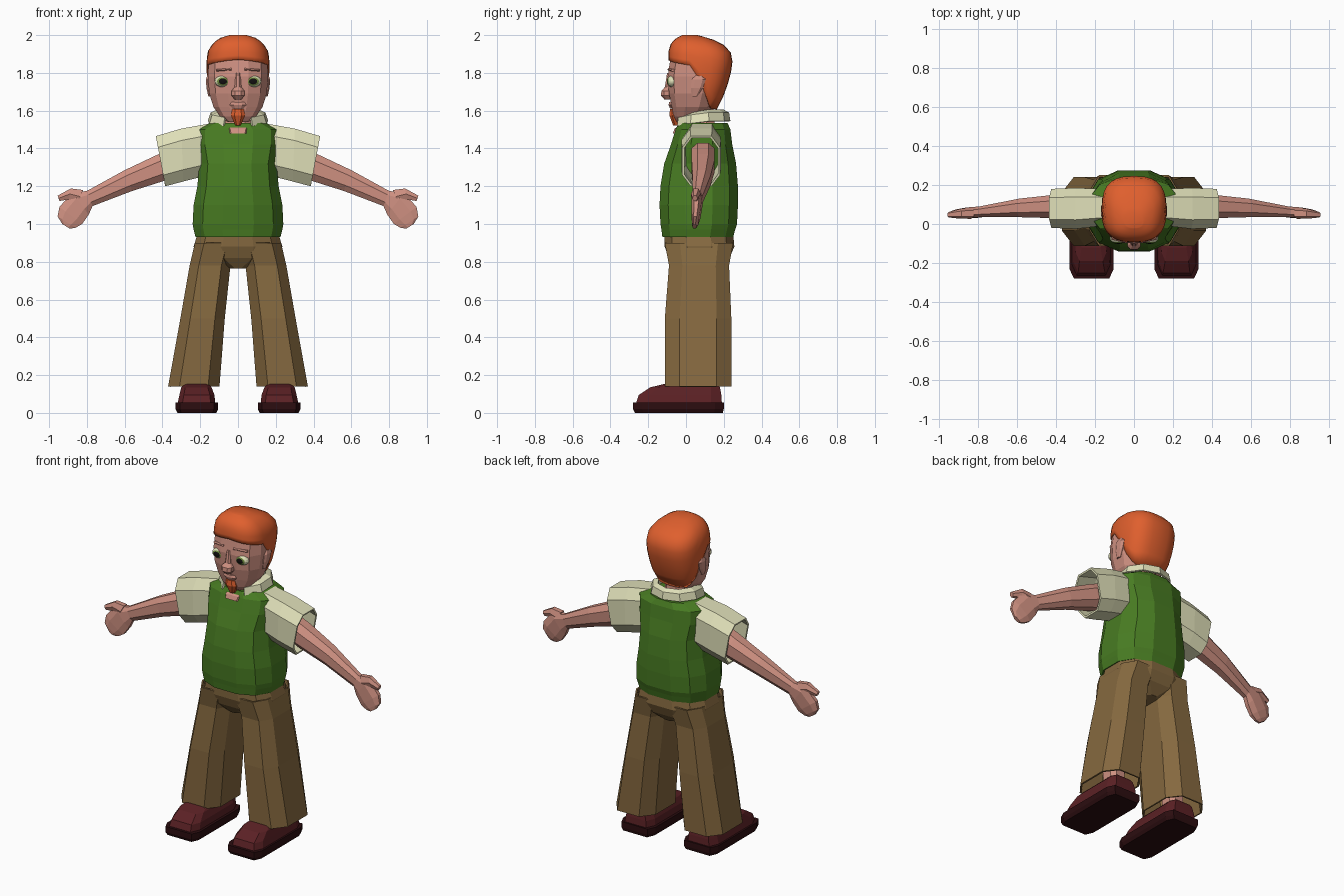
import bpy, bmesh, math
from mathutils import Matrix, Vector

if "Cube" in bpy.data.objects:
    bpy.data.objects.remove(bpy.data.objects["Cube"])


def material(name, *rgb):
    m = bpy.data.materials.new(name)
    m.use_nodes = True
    m.diffuse_color = (*rgb, 1)
    m.node_tree.nodes["Principled BSDF"].inputs["Base Color"].default_value = (*rgb, 1)
    return m


SKIN = material("skin", .62, .28, .22)
ORANGE = material("orange hair", .74, .115, .027)
GREEN = material("vest green", .065, .2, .016)
CREAM = material("shirt cream", .74, .74, .48)
BROWN = material("trouser brown", .235, .14, .05)
MAROON = material("shoe maroon", .105, .015, .018)
SOLE = material("dark sole", .025, .004, .005)
IRIS = material("eye green", .16, .26, .05)
BLACK = material("pupil black", .006, .005, .005)


def finish(name, bm, mats, mirror=False, thick=0):
    bmesh.ops.recalc_face_normals(bm, faces=bm.faces)
    mesh = bpy.data.meshes.new(name)
    bm.to_mesh(mesh)
    bm.free()
    for m in mats:
        mesh.materials.append(m)
    ob = bpy.data.objects.new(name, mesh)
    bpy.context.collection.objects.link(ob)
    if mirror:
        ob.modifiers.new("mirror", "MIRROR").use_mirror_merge = False
    if thick:
        s = ob.modifiers.new("thickness", "SOLIDIFY")
        s.thickness, s.offset = thick, -1
    return ob


def ring(a, b, y0, y1, n=8, p=3):
    """Rounded section spanning the x-z points a and b, and y0 to y1."""
    top = math.cos(math.pi / n) ** (2 / p)
    a, b = Vector((a[0], 0, a[1])), Vector((b[0], 0, b[1]))
    pts = []
    for i in range(n):
        t = (i + .5) * 2 * math.pi / n
        c, s = (math.copysign(abs(f(t)) ** (2 / p), f(t)) / top for f in (math.cos, math.sin))
        pts.append((a + b) / 2 + (a - b) / 2 * c + Vector((0, (y0 + y1) / 2 + (y1 - y0) / 2 * s, 0)))
    return pts


def bridge(bm, rows, closed=True):
    rows = [[bm.verts.new(q) for q in r] for r in rows]
    n = len(rows[0])
    for r, s in zip(rows, rows[1:]):
        for i in range(n if closed else n - 1):
            j = (i + 1) % n
            bm.faces.new((r[i], r[j], s[j], s[i]))
    return rows


def loft(name, rings, mat, mirror=False, caps=True, thick=0):
    bm = bmesh.new()
    rows = bridge(bm, rings)
    if caps:
        bm.faces.new(rows[0])
        bm.faces.new(rows[-1])
    return finish(name, bm, [mat], mirror, thick)


def stack(name, levels, mat, n=8, p=3, **kw):
    """Level sections given as z, x0, x1, y0, y1."""
    return loft(name, [ring((x1, z), (x0, z), y0, y1, n, p) for z, x0, x1, y0, y1 in levels], mat, **kw)


def body(name, levels, mat, n=12, p=2.5):
    """Centred level sections given as z, half width, front, back."""
    return stack(name, [(z, -r, r, f, b) for z, r, f, b in levels], mat, n, p)


def limb(name, sections, mat, n=8, p=2.4, **kw):
    return loft(name, [ring(*s, n, p) for s in sections], mat, mirror=True, **kw)


# Torso
body("vest", [(.93, .225, -.125, .25), (.97, .235, -.13, .26), (1.0, .24, -.135, .27),
              (1.1, .235, -.14, .275), (1.2, .215, -.135, .275), (1.32, .205, -.115, .265),
              (1.42, .225, -.08, .245), (1.5, .225, -.055, .235), (1.535, .15, -.04, .22)], GREEN)
body("neck", [(1.48, .075, -.07, .13), (1.505, .085, -.06, .16), (1.54, .07, -.01, .15),
              (1.66, .065, .03, .14)], SKIN, 8)

# Trousers, open at the hems, with ankles inside
body("trouser_hips", [(.945, .215, -.115, .25), (.88, .235, -.113, .256), (.82, .22, -.09, .23),
                      (.765, .05, -.05, .18)], BROWN)
stack("trouser_legs", [(.9, .01, .228, -.112, .25), (.78, .04, .256, -.09, .228), (.5, .07, .305, -.112, .24),
                       (.14, .098, .37, -.112, .24)], BROWN, mirror=True, caps=False, thick=.01)
stack("ankles", [(.5, .15, .27, 0, .14), (.1, .17, .27, .03, .14)], SKIN, mirror=True)

# Shoes
stack("shoe_soles", [(0, .115, .32, -.27, .195), (.02, .105, .33, -.28, .2), (.055, .105, .33, -.28, .2)],
      SOLE, p=8, mirror=True)
stack("shoe_uppers", [(.05, .12, .32, -.265, .19), (.095, .125, .31, -.25, .187), (.135, .14, .3, -.19, .18),
                      (.152, .155, .285, -.12, .17)], MAROON, p=6, mirror=True)

# Sleeves, arms and hands
limb("sleeves", [((.16, 1.53), (.19, 1.25), -.01, .18), ((.3, 1.505), (.29, 1.225), -.025, .185),
                 ((.435, 1.465), (.385, 1.2), -.02, .18)], CREAM, p=3, caps=False, thick=.012)
limb("arms", [((.28, 1.43), (.22, 1.32), .03, .15), ((.42, 1.37), (.37, 1.235), .03, .15),
              ((.6, 1.285), (.56, 1.175), .035, .13), ((.8, 1.175), (.77, 1.095), .035, .09)], SKIN)
limb("hands", [((.8, 1.175), (.77, 1.095), .035, .09), ((.88, 1.165), (.79, 1.05), .03, .085),
               ((.945, 1.09), (.825, 1.0), .03, .075), ((.955, 1.04), (.86, .98), .032, .065),
               ((.93, 1.0), (.89, .975), .035, .055)], SKIN)
limb("thumbs", [((.82, 1.18), (.85, 1.11), .03, .08), ((.885, 1.188), (.895, 1.13), .03, .075),
                ((.955, 1.15), (.945, 1.122), .035, .06)], SKIN, n=6)

# Head and face
body("head", [(1.54, .055, -.05, .03), (1.57, .095, -.065, .1), (1.62, .13, -.075, .14),
              (1.69, .152, -.09, .17), (1.78, .16, -.097, .2), (1.86, .155, -.085, .2),
              (1.93, .12, -.05, .17)], SKIN)
body("nose", [(1.8, .012, -.1, -.07), (1.725, .018, -.112, -.07), (1.705, .034, -.13, -.07),
              (1.68, .034, -.133, -.07), (1.66, .018, -.115, -.07)], SKIN, 8)
body("lips", [(1.645, .035, -.09, -.05), (1.63, .045, -.092, -.05), (1.612, .03, -.085, -.05)], SKIN, 8)
body("goatee", [(1.608, .03, -.085, -.04), (1.575, .038, -.088, -.03), (1.522, .014, -.068, -.03)], ORANGE, 8)
stack("ears", [(1.675, .13, .157, .03, .06), (1.72, .13, .167, .025, .09), (1.765, .13, .17, .03, .105),
               (1.79, .13, .162, .05, .09)], SKIN, mirror=True)
limb("brows", [((.035, 1.825), (.035, 1.812), -.097, -.07), ((.115, 1.82), (.115, 1.808), -.079, -.05)],
     SKIN, n=6)

# Eyes, coloured in rings around the pupil
bm = bmesh.new()
bmesh.ops.create_uvsphere(bm, u_segments=16, v_segments=12, radius=1)
bmesh.ops.rotate(bm, verts=bm.verts, matrix=Matrix.Rotation(math.pi / 2, 3, "X"))
for f in bm.faces:
    c = f.calc_center_median()
    d = math.hypot(c.x, c.z)
    f.material_index = 0 if c.y > 0 or d > .72 else 1 if d > .48 else 2
bmesh.ops.scale(bm, verts=bm.verts, vec=(.044, .03, .031))
bmesh.ops.translate(bm, verts=bm.verts, vec=(.08, -.072, 1.755))
finish("eyes", bm, [CREAM, IRIS, BLACK], mirror=True)


def lerp(table, v):
    """Interpolate rows of (key, values...) at v."""
    for a, b in zip(table, table[1:]):
        if v <= b[0]:
            t = max(0, (v - a[0]) / (b[0] - a[0]))
            return [p + (q - p) * t for p, q in zip(a[1:], b[1:])]
    return table[-1][1:]


# Hair: a cap whose lower edge follows the hairline from brow to nape
HAIRLINE = [(0, 1.87), (50, 1.852), (78, 1.84), (92, 1.75), (106, 1.65), (125, 1.61), (180, 1.605)]
VOLUME = [(1.6, .115, -.03, .16), (1.68, .15, -.07, .2), (1.78, .165, -.09, .235), (1.86, .168, -.094, .246),
          (1.92, .158, -.092, .235), (1.96, .13, -.078, .185), (1.985, .095, -.05, .12), (2, .045, -.02, .06)]
COLS, ROWS = 28, 10
bm = bmesh.new()
rows = []
for k in range(ROWS):
    row = []
    for i in range(COLS):
        a = 2 * math.pi * i / COLS
        low = lerp(HAIRLINE, math.degrees(min(a, 2 * math.pi - a)))[0]
        z = low + (2 - low) * math.sin(k / (ROWS - 1) * math.pi / 2)
        rx, front, back = lerp(VOLUME, z)
        sx, sy = (math.copysign(abs(v) ** .75, v) for v in (math.sin(a), -math.cos(a)))
        row.append((rx * sx, (front + back) / 2 + (back - front) / 2 * sy, z))
    rows.append(row)
bm.faces.new(bridge(bm, rows)[-1])
hair = finish("hair", bm, [ORANGE], thick=.02)
bpy.ops.object.select_all(action="DESELECT")
hair.select_set(True)
bpy.context.view_layer.objects.active = hair
bpy.ops.object.shade_smooth_by_angle(angle=math.radians(40))

# Collar: a folded band, open and dipping at the front
bm = bmesh.new()
rows = []
for rx, ry, z in ((.165, .15, 1.545), (.15, .143, 1.59), (.115, .115, 1.605)):
    row = []
    for i in range(9):
        a = math.radians(28 + 38 * i)
        dip = .03 * max(0, math.cos(a))
        row.append((rx * math.sin(a), .085 - ry * math.cos(a), z - dip))
    rows.append(row)
bridge(bm, rows, closed=False)
finish("collar", bm, [CREAM], thick=.012)
